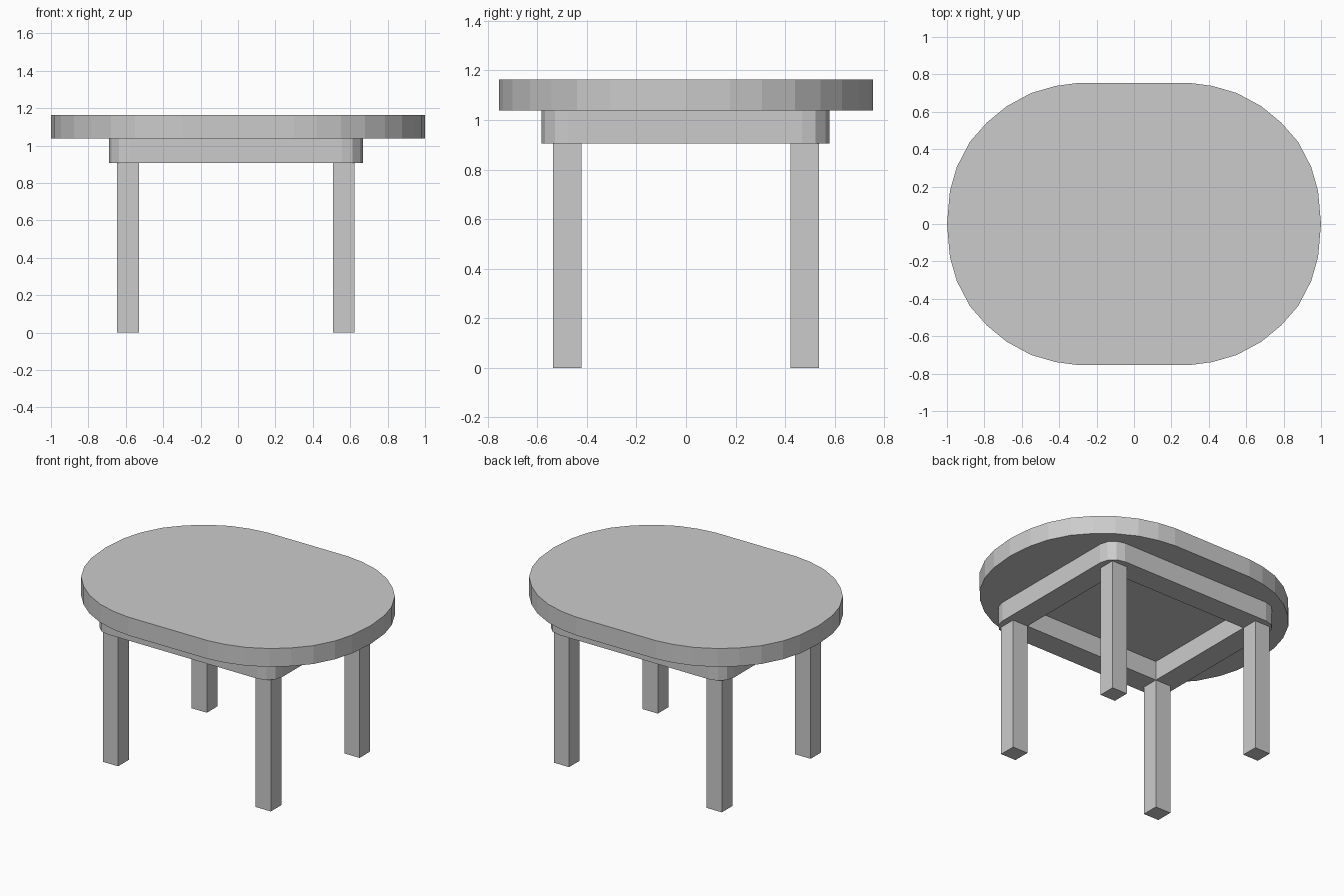
import bpy, bmesh
from math import sin, cos, pi

if "Cube" in bpy.data.objects:
    bpy.data.objects.remove(bpy.data.objects["Cube"])


def slab(name, loops, z0, z1):
    """Flat outline (with optional holes) thickened between two heights."""
    bm = bmesh.new()
    edges = []
    for loop in loops:
        vs = [bm.verts.new((x, y, 0)) for x, y in loop]
        edges += [bm.edges.new((a, b)) for a, b in zip(vs, vs[1:] + vs[:1])]
    if len(loops) == 1:
        bm.faces.new(vs)
    else:
        bmesh.ops.triangle_fill(bm, edges=edges, use_beauty=True, normal=(0, 0, 1))
    mesh = bpy.data.meshes.new(name)
    bm.to_mesh(mesh)
    bm.free()
    ob = bpy.data.objects.new(name, mesh)
    bpy.context.collection.objects.link(ob)
    ob.location.z = (z0 + z1) / 2
    mod = ob.modifiers.new("Thickness", 'SOLIDIFY')
    mod.thickness = z1 - z0
    mod.offset = 0
    return ob


def rect(x0, x1, y0, y1):
    return [(x0, y0), (x1, y0), (x1, y1), (x0, y1)]


def rounded_rect(x0, x1, y0, y1, r, seg):
    corners = [(x1 - r, y1 - r), (x0 + r, y1 - r), (x0 + r, y0 + r), (x1 - r, y0 + r)]
    return [(cx + r * cos((q + i / seg) * pi / 2), cy + r * sin((q + i / seg) * pi / 2))
            for q, (cx, cy) in enumerate(corners) for i in range(seg + 1)]


# Oval tabletop: one quarter profile, mirrored both ways
quarter = [(1, 0), (.984, .177), (.947, .306), (.877, .44), (.786, .543),
           (.68, .63), (.55, .70), (.42, .738), (.30, .754)]
half = quarter + [(-x, y) for x, y in reversed(quarter)]
outline = half + [(-x, -y) for x, y in half[1:-1]]
slab("tabletop", [outline], 1.038, 1.163)

# Apron frame with rounded outer corners, open in the middle
slab("apron", [rounded_rect(-.69, .667, -.583, .578, .11, 3),
               rect(-.53, .508, -.421, .421)], .906, 1.038)

# Four square legs tucked into the inner corners of the apron
for side, x0, x1 in (("left", -.646, -.53), ("right", .508, .623)):
    for end, y0, y1 in (("front", -.536, -.421), ("back", .421, .536)):
        slab(f"{end}_{side}_leg", [rect(x0, x1, y0, y1)], 0, .906)
